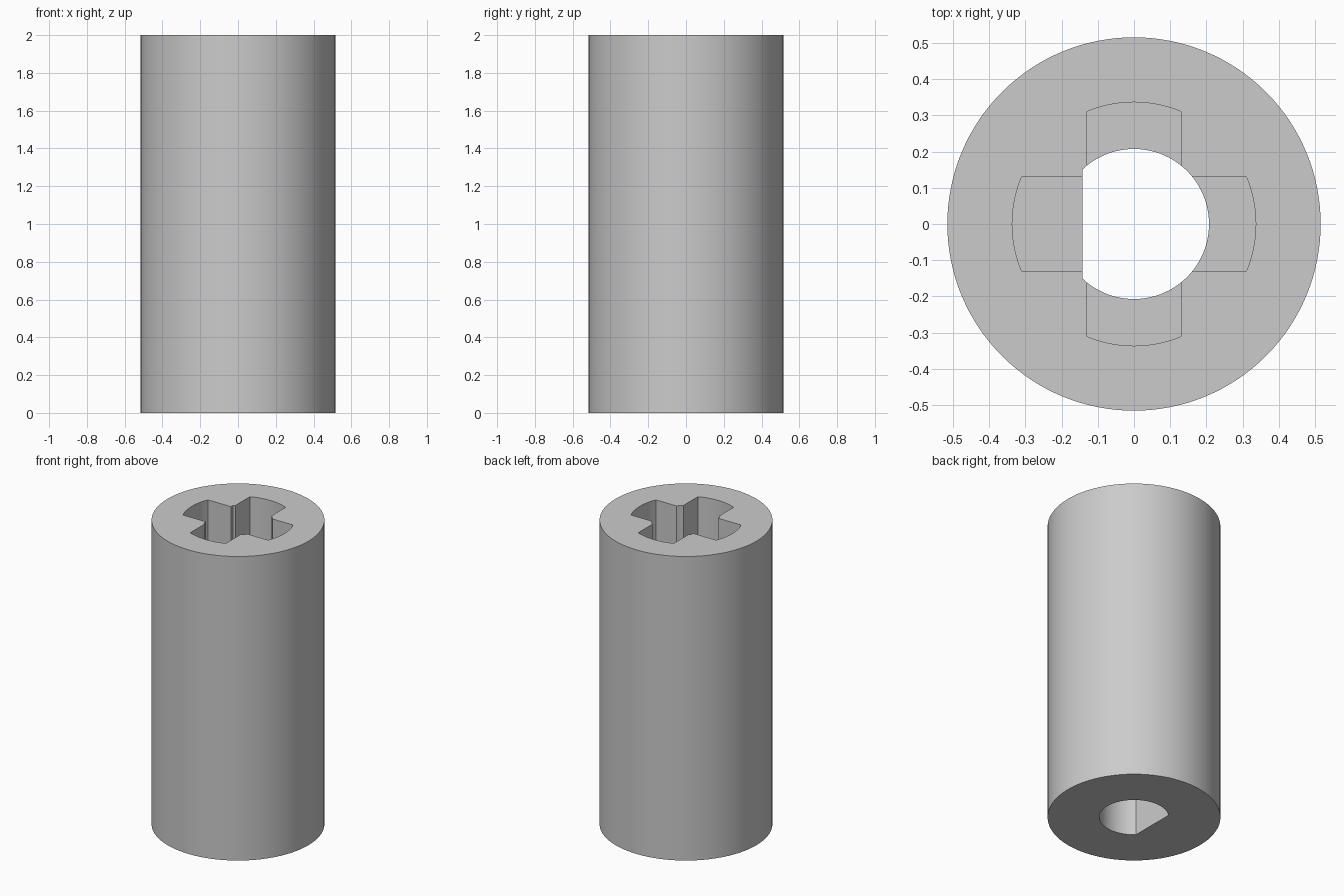
import bpy, bmesh
from math import acos, asin, cos, sin, pi, radians

OUTER_R, HEIGHT = 0.515, 2.0
BORE_R, FLAT_X = 0.207, 0.142
SLOT_R, SLOT_W, SLOT_DEPTH = 0.336, 0.13, 1.0

if "Cube" in bpy.data.objects:
    bpy.data.objects.remove(bpy.data.objects["Cube"])

grey = bpy.data.materials.new("plain grey")
grey.use_nodes = True
colour = (0.6, 0.6, 0.6, 1)
grey.diffuse_color = colour
grey.node_tree.nodes["Principled BSDF"].inputs["Base Color"].default_value = colour


def arc(radius, start, end, steps):
    angles = [start + (end - start) * i / steps for i in range(steps + 1)]
    return [(radius * cos(a), radius * sin(a)) for a in angles]


def prism(name, outline, low, high):
    """Extrude a closed outline upward into a solid."""
    bm = bmesh.new()
    base = bm.faces.new([bm.verts.new((x, y, low)) for x, y in outline])
    top = bmesh.ops.extrude_face_region(bm, geom=[base], use_keep_orig=True)["geom"]
    verts = [v for v in top if isinstance(v, bmesh.types.BMVert)]
    bmesh.ops.translate(bm, verts=verts, vec=(0, 0, high - low))
    bmesh.ops.recalc_face_normals(bm, faces=bm.faces)
    mesh = bpy.data.meshes.new(name)
    bm.to_mesh(mesh)
    bm.free()
    mesh.materials.append(grey)
    obj = bpy.data.objects.new(name, mesh)
    bpy.context.collection.objects.link(obj)
    return obj


# Cylindrical sleeve
sleeve = prism("coupling_sleeve", arc(OUTER_R, 0, 2 * pi, 128)[:-1], 0, HEIGHT)

# D-shaped bore, flat on the -x side
half = acos(-FLAT_X / BORE_R)
bore = prism("bore_cutter", arc(BORE_R, -half, half, 72), -0.1, HEIGHT + 0.1)

# Cross-shaped socket in the upper end, four arms with rounded ends
tip = asin(SLOT_W / SLOT_R)
corner_r = SLOT_W * 2 ** 0.5
cross = []
for arm in range(4):
    turn = arm * pi / 2
    cross += arc(SLOT_R, turn - tip, turn + tip, 16)
    cross.append((corner_r * cos(turn + pi / 4), corner_r * sin(turn + pi / 4)))
socket = prism("socket_cutter", cross, HEIGHT - SLOT_DEPTH, HEIGHT + 0.1)

# Cut both openings and discard the cutters
bpy.context.view_layer.objects.active = sleeve
for cutter in (bore, socket):
    cutter.hide_render = True
    cut = sleeve.modifiers.new("cut", "BOOLEAN")
    cut.operation, cut.solver, cut.object = "DIFFERENCE", "EXACT", cutter
    bpy.ops.object.modifier_apply(modifier=cut.name)
    bpy.data.objects.remove(cutter)

# Smooth round walls, sharp rims and corners
bpy.ops.object.select_all(action="DESELECT")
sleeve.select_set(True)
bpy.ops.object.shade_smooth_by_angle(angle=radians(20))
